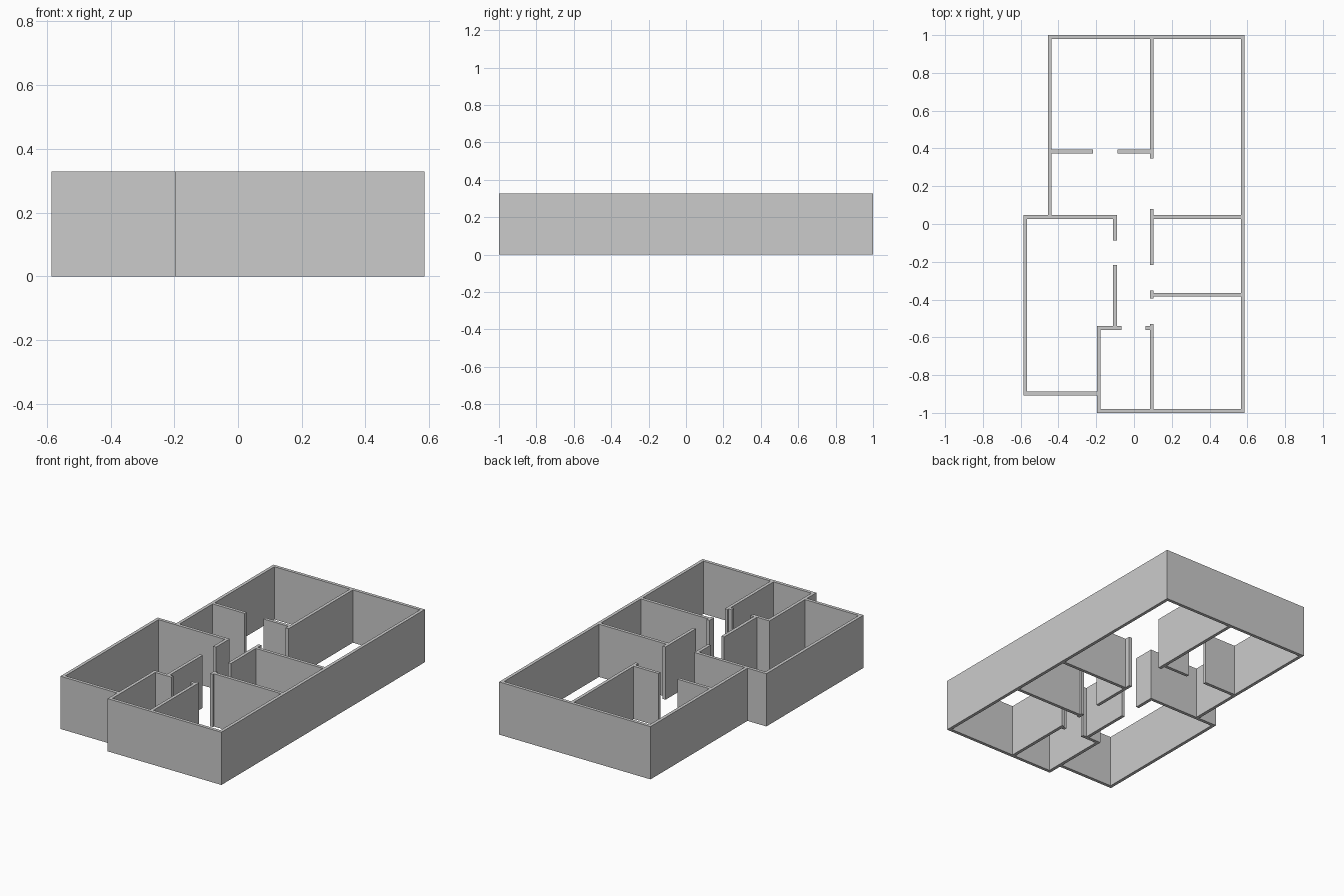
import bpy, bmesh
from mathutils import Vector

if "Cube" in bpy.data.objects:
    bpy.data.objects.remove(bpy.data.objects["Cube"])

H = 0.328   # wall height
T = 0.02    # wall thickness


def finish(name, bm):
    bmesh.ops.recalc_face_normals(bm, faces=bm.faces)
    me = bpy.data.meshes.new(name)
    bm.to_mesh(me)
    bm.free()
    ob = bpy.data.objects.new(name, me)
    bpy.context.collection.objects.link(ob)


def wall_loop(name, outline):
    """Closed wall around a clockwise right-angled outline, thickened inward."""
    pts = [Vector(p) for p in outline]
    n = len(pts)
    inner = []
    for i, p in enumerate(pts):
        a = (p - pts[i - 1]).normalized()
        b = (pts[(i + 1) % n] - p).normalized()
        inner.append(p + T * Vector((a.y + b.y, -a.x - b.x)))
    bm = bmesh.new()
    rings = [[bm.verts.new((p.x, p.y, z)) for p in ring]
             for ring, z in ((pts, 0), (pts, H), (inner, H), (inner, 0))]
    for r in range(4):
        lo, hi = rings[r], rings[(r + 1) % 4]
        for i in range(n):
            j = (i + 1) % n
            bm.faces.new((lo[i], lo[j], hi[j], hi[i]))
    finish(name, bm)


def wall(name, x0, x1, y0, y1):
    """Straight full-height wall filling a plan rectangle."""
    bm = bmesh.new()
    bmesh.ops.create_cube(bm, size=1)
    bmesh.ops.scale(bm, vec=(x1 - x0, y1 - y0, H), verts=bm.verts)
    bmesh.ops.translate(bm, vec=((x0 + x1) / 2, (y0 + y1) / 2, H / 2), verts=bm.verts)
    finish(name, bm)


def wall_x(name, y, x0, x1):
    wall(name, x0, x1, y - T / 2, y + T / 2)


def wall_y(name, x, y0, y1):
    wall(name, x - T / 2, x + T / 2, y0, y1)


# Outer shell with the stepped left side
wall_loop("outer_walls", [(-0.456, 1), (0.586, 1), (0.586, -1), (-0.197, -1),
                          (-0.197, -0.908), (-0.586, -0.908), (-0.586, 0.047), (-0.456, 0.047)])

# Right-hand corridor wall, broken by doorways
for i, (y0, y1) in enumerate([(0.347, 0.98), (-0.218, 0.08), (-0.395, -0.352), (-0.98, -0.53)]):
    wall_y(f"corridor_right_wall_{i + 1}", 0.094, y0, y1)

# Dividers between the right-hand rooms
wall_x("right_divider_back", 0.037, 0.104, 0.566)
wall_x("right_divider_front", -0.375, 0.104, 0.566)

# Back room wall, either side of its door
wall_x("back_room_wall_left", 0.384, -0.436, -0.216)
wall_x("back_room_wall_right", 0.384, -0.087, 0.084)

# Left room walls and door
wall_x("left_room_back_wall", 0.037, -0.436, -0.09)
wall_y("left_room_door_stub", -0.1, -0.087, 0.027)
wall_y("left_room_side_wall", -0.1, -0.54, -0.218)

# Front room: doorway wall and side wall shared with the left room
wall_x("front_room_wall_left", -0.55, -0.197, -0.066)
wall_x("front_room_wall_right", -0.55, 0.062, 0.084)
wall_y("front_room_side_wall", -0.187, -0.888, -0.56)
